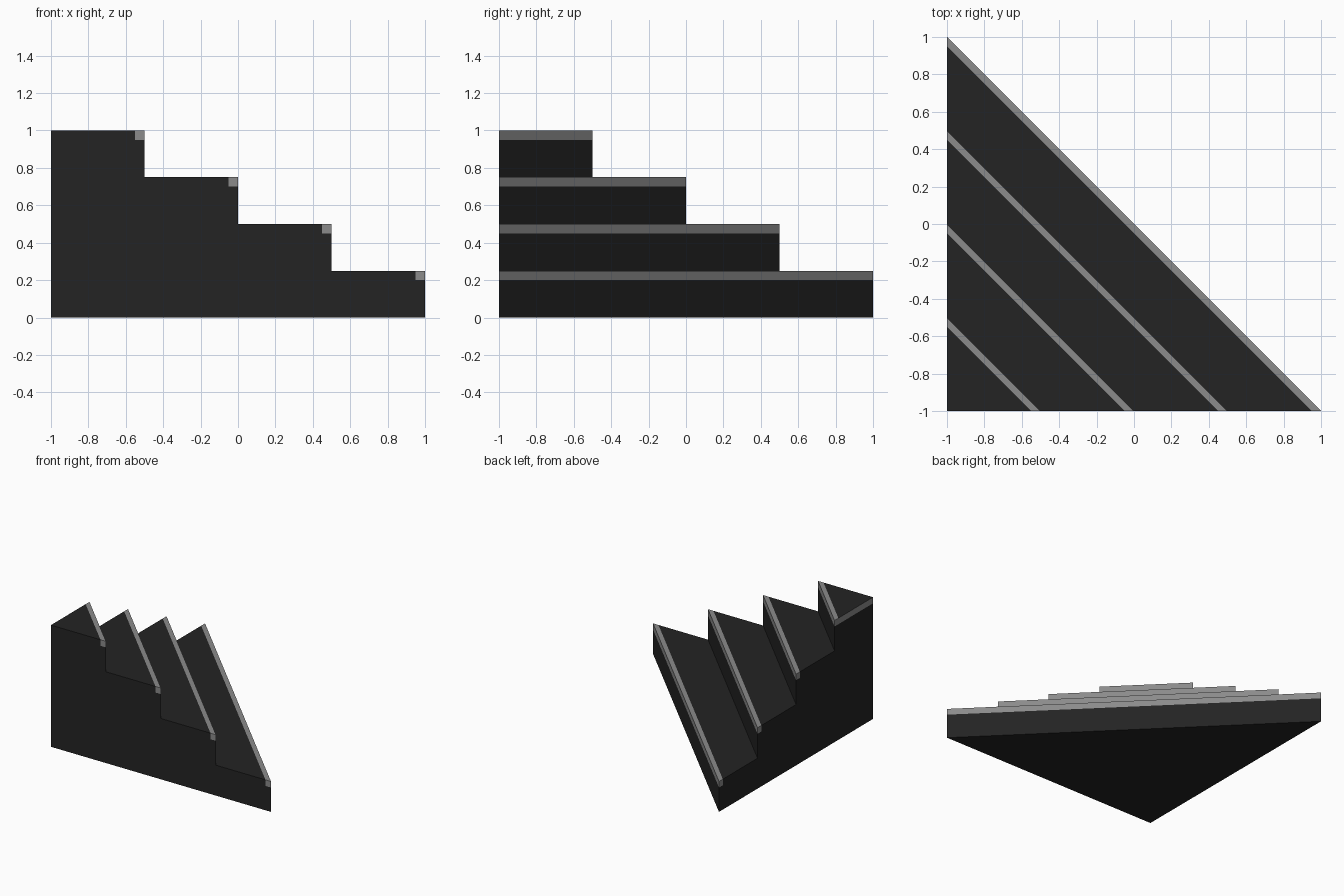
import bpy, bmesh
from mathutils import Vector

cube = bpy.data.objects.get("Cube")
if cube:
    bpy.data.objects.remove(cube)

STEPS = 4
RISE, RUN, STRIP = 0.25, 0.5, 0.05


def make_material(name, value):
    mat = bpy.data.materials.new(name)
    mat.use_nodes = True
    color = (value, value, value, 1)
    mat.diffuse_color = color
    mat.node_tree.nodes["Principled BSDF"].inputs["Base Color"].default_value = color
    return mat


materials = [make_material("dark_stone", 0.017), make_material("grey_edging", 0.26)]


def make_step(index):
    size = RUN * (STEPS - index)
    bottom, top = RISE * index, RISE * (index + 1)
    bm = bmesh.new()

    # Triangular prism with its right angle in the front corner
    corners = [(-1, -1), (size - 1, -1), (-1, size - 1)]
    base = bm.faces.new([bm.verts.new((x, y, bottom)) for x, y in corners])
    extruded = bmesh.ops.extrude_face_region(bm, geom=[base], use_keep_orig=True)
    upper = [v for v in extruded["geom"] if isinstance(v, bmesh.types.BMVert)]
    bmesh.ops.translate(bm, verts=upper, vec=(0, 0, RISE))
    bmesh.ops.recalc_face_normals(bm, faces=bm.faces[:])

    # Cut the outline of the edging strip into the faces
    cuts = [((0, 0, top - STRIP), (0, 0, 1)),
            ((size - 1 - STRIP, -1, 0), (1, 1, 0))]
    for point, normal in cuts:
        bmesh.ops.bisect_plane(bm, geom=bm.verts[:] + bm.edges[:] + bm.faces[:],
                               plane_co=point, plane_no=Vector(normal).normalized())

    # Colour the strip; the top step also has one along its side wall
    for face in bm.faces:
        c = face.calc_center_median()
        high = c.z > top - STRIP
        outer = c.x + c.y + 2 > size - STRIP
        side = index == STEPS - 1 and face.normal.x < -0.9
        face.material_index = int(high and (outer or side))

    mesh = bpy.data.meshes.new(f"step_{index + 1}")
    bm.to_mesh(mesh)
    bm.free()
    for mat in materials:
        mesh.materials.append(mat)
    bpy.context.collection.objects.link(bpy.data.objects.new(mesh.name, mesh))


for i in range(STEPS):
    make_step(i)
